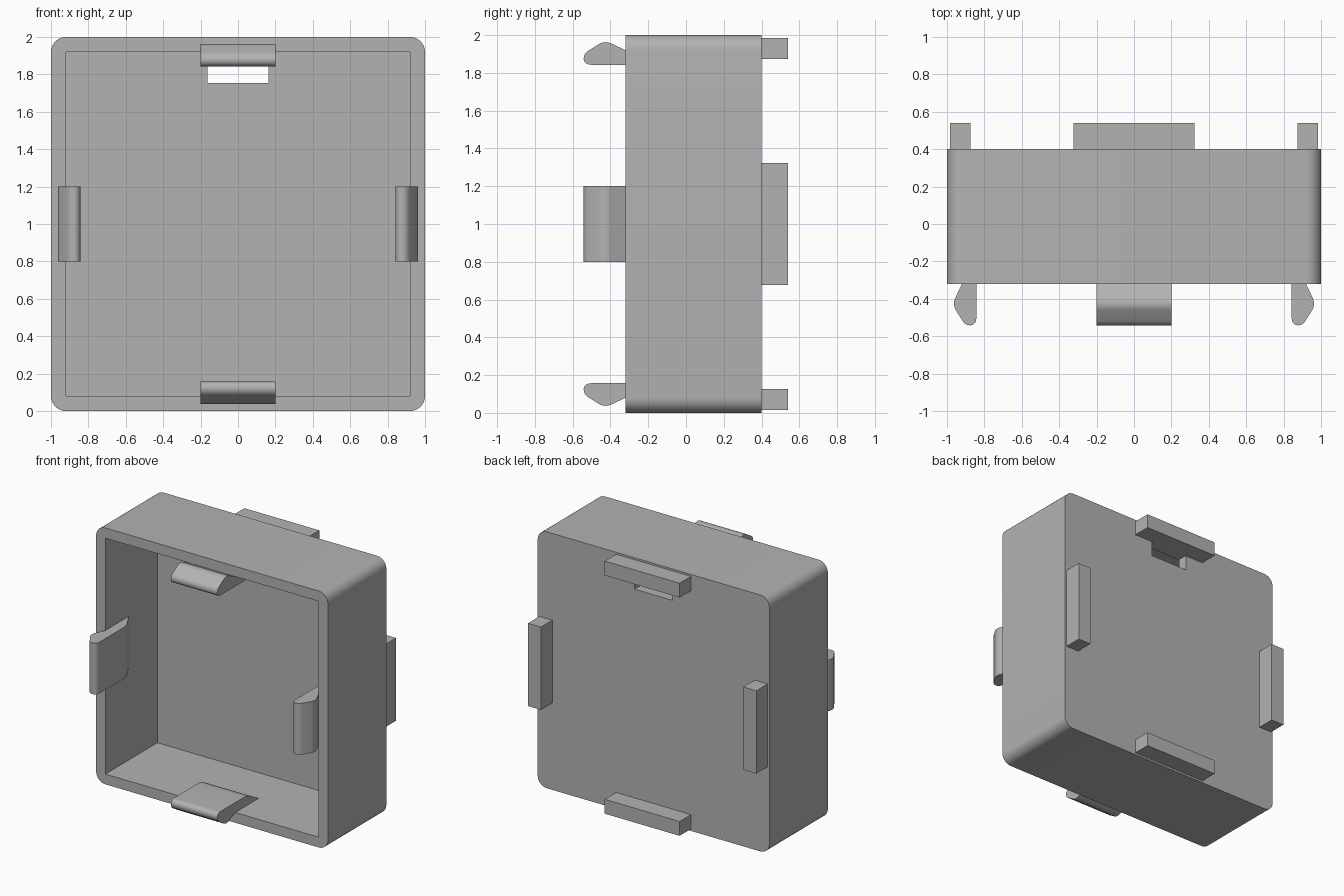
import bpy, bmesh, math
from mathutils import Matrix, Vector

old = bpy.data.objects.get("Cube")
if old:
    bpy.data.objects.remove(old, do_unlink=True)

grey = bpy.data.materials.new("plain grey")
grey.use_nodes = True
GREY = (0.45, 0.45, 0.45, 1)
grey.diffuse_color = GREY
grey.node_tree.nodes["Principled BSDF"].inputs["Base Color"].default_value = GREY


def finish(name, bm):
    bmesh.ops.recalc_face_normals(bm, faces=bm.faces)
    mesh = bpy.data.meshes.new(name)
    bm.to_mesh(mesh)
    bm.free()
    mesh.materials.append(grey)
    obj = bpy.data.objects.new(name, mesh)
    bpy.context.collection.objects.link(obj)
    return obj


def select(obj):
    bpy.ops.object.select_all(action='DESELECT')
    obj.select_set(True)
    bpy.context.view_layer.objects.active = obj


def smooth(obj):
    select(obj)
    bpy.ops.object.shade_smooth_by_angle(angle=math.radians(30))


def box(name, lo, hi, radius=0, turn=Matrix()):
    """Box between two corners, optionally rounding the edges that run along y."""
    lo, hi = Vector(lo), Vector(hi)
    bm = bmesh.new()
    bmesh.ops.create_cube(bm, size=1)
    for v in bm.verts:
        v.co = (lo + hi) / 2 + v.co * (hi - lo)
    if radius:
        edges = [e for e in bm.edges
                 if abs(e.verts[0].co.y - e.verts[1].co.y) > 0.1]
        bmesh.ops.bevel(bm, geom=edges, offset=radius, segments=8,
                        profile=0.5, affect='EDGES')
    bm.transform(turn)
    return finish(name, bm)


def rounded(corners, steps=7):
    """Round each (y, depth, trim) corner of a profile with a short curve."""
    out = []
    for i, (y, d, trim) in enumerate(corners):
        p = Vector((y, d))
        if not trim:
            out.append(p)
            continue
        a = Vector(corners[i - 1][:2]) - p
        b = Vector(corners[(i + 1) % len(corners)][:2]) - p
        a, b = p + a.normalized() * trim, p + b.normalized() * trim
        for k in range(steps + 1):
            t = k / steps
            out.append(a * (1 - t) ** 2 + p * 2 * t * (1 - t) + b * t * t)
    return out


def clip(name, turn):
    """Snap hook extruded across the middle of the top wall, then turned."""
    profile = rounded([(-0.32, 0.08, 0), (-0.43, 0.028, 0.04),
                       (-0.545, 0.1, 0.032), (-0.538, 0.157, 0.035),
                       (-0.17, 0.157, 0.04), (-0.03, 0.08, 0),
                       (-0.03, 0.07, 0), (-0.30, 0.07, 0)])
    bm = bmesh.new()
    face = bm.faces.new([bm.verts.new((-0.2, p.x, 2 - p.y)) for p in profile])
    side = bmesh.ops.extrude_face_region(bm, geom=[face])["geom"]
    bmesh.ops.translate(bm, vec=(0.4, 0, 0),
                        verts=[v for v in side if isinstance(v, bmesh.types.BMVert)])
    bm.transform(turn)
    smooth(finish(name, bm))


# Open-fronted case with a pocket and a slot through the back wall
case = box("case", (-1, -0.32, 0), (1, 0.4, 2), radius=0.08)
cutters = [box("pocket_cutter", (-0.92, -0.6, 0.08), (0.92, 0.32, 1.92)),
           box("slot_cutter", (-0.163, 0.2, 1.755), (0.163, 0.6, 1.875))]
for cutter in cutters:
    cutter.hide_render = True
    mod = case.modifiers.new("cut", 'BOOLEAN')
    mod.operation = 'DIFFERENCE'
    mod.solver = 'EXACT'
    mod.object = cutter
    select(case)
    bpy.ops.object.modifier_apply(modifier=mod.name)
    bpy.data.objects.remove(cutter, do_unlink=True)
smooth(case)

# Hooks at the front and tabs at the back, one on each side
centre = Matrix.Translation((0, 0, 1))
for i, where in enumerate(("top", "left", "bottom", "right")):
    turn = centre @ Matrix.Rotation(i * math.pi / 2, 4, 'Y') @ centre.inverted()
    clip(where + "_clip", turn)
    box(where + "_tab", (-0.323, 0.4, 1.873), (0.323, 0.54, 1.985), turn=turn)
